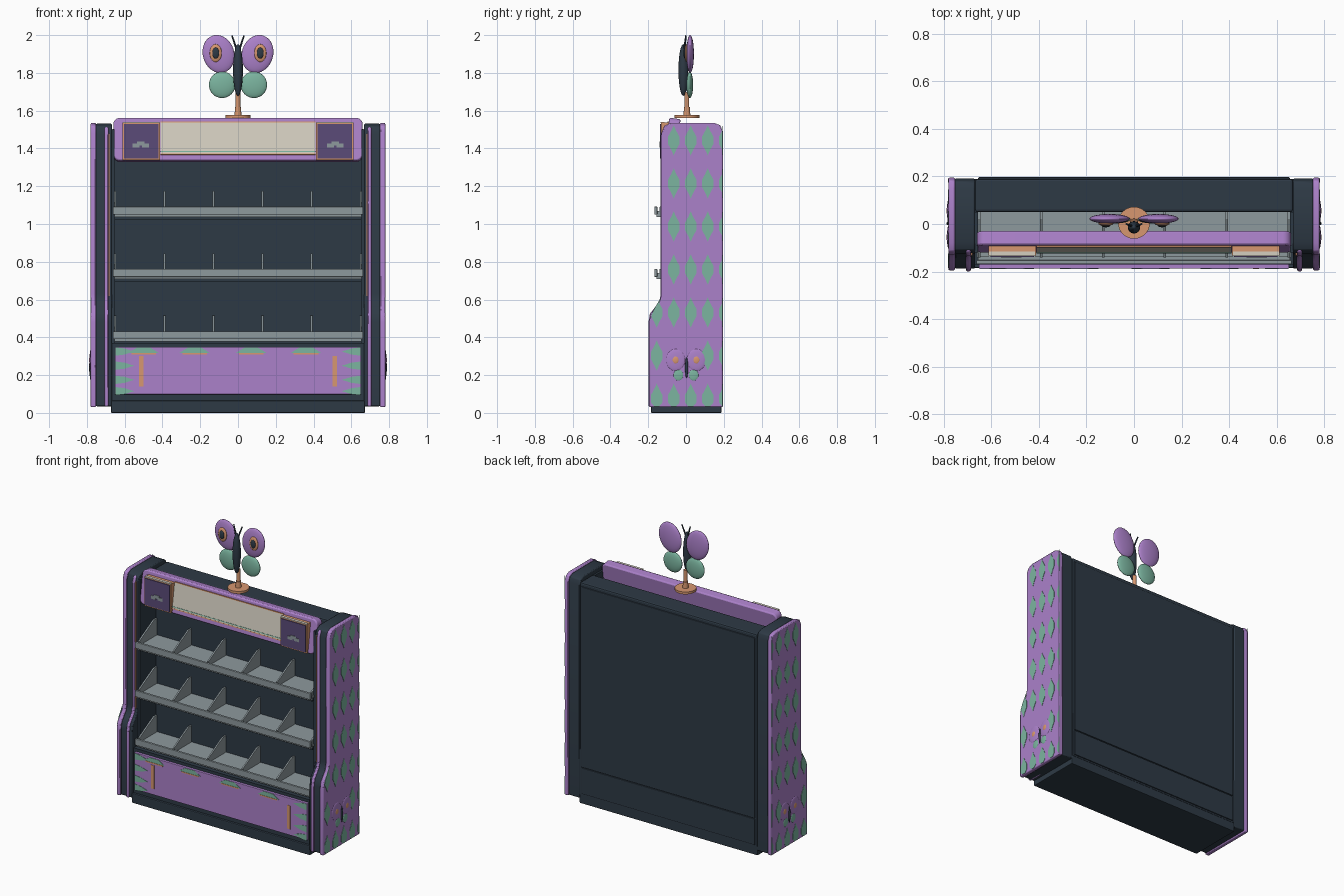
import bpy, bmesh, math
from mathutils import Matrix, Vector

if "Cube" in bpy.data.objects:
    bpy.data.objects.remove(bpy.data.objects["Cube"])


def material(name, rgb):
    m = bpy.data.materials.new(name)
    m.use_nodes = True
    m.diffuse_color = (*rgb, 1)
    m.node_tree.nodes["Principled BSDF"].inputs["Base Color"].default_value = (*rgb, 1)
    return m


PURPLE = material("lilac", (0.41, 0.22, 0.59))
DARK = material("dark slate", (0.027, 0.042, 0.06))
GREEN = material("sage green", (0.2, 0.46, 0.35))
ORANGE = material("copper", (0.68, 0.31, 0.16))
CREAM = material("cream", (0.66, 0.62, 0.53))
GREY = material("shelf grey", (0.27, 0.32, 0.34))
PLUM = material("plum", (0.105, 0.07, 0.19))


def finish(name, bm, mat, bevel=0.0, smooth=False):
    bmesh.ops.recalc_face_normals(bm, faces=bm.faces)
    mesh = bpy.data.meshes.new(name)
    bm.to_mesh(mesh)
    bm.free()
    ob = bpy.data.objects.new(name, mesh)
    bpy.context.collection.objects.link(ob)
    mesh.materials.append(mat)
    if bevel:
        mod = ob.modifiers.new("bevel", "BEVEL")
        mod.width, mod.segments, mod.limit_method = bevel, 2, "ANGLE"
    if smooth:
        bpy.context.view_layer.objects.active = ob
        bpy.ops.object.select_all(action="DESELECT")
        ob.select_set(True)
        bpy.ops.object.shade_smooth_by_angle(angle=math.radians(35))
    return ob


def prism(name, pts, axis, a, b, mat, bevel=0.0, smooth=False):
    """Extrude a (y,z) outline along x, or an (x,z) outline along y."""
    bm = bmesh.new()
    place = (lambda p: (a, p[0], p[1])) if axis == "x" else (lambda p: (p[0], a, p[1]))
    face = bm.faces.new([bm.verts.new(place(p)) for p in pts])
    ext = bmesh.ops.extrude_face_region(bm, geom=[face])
    move = Vector((b - a, 0, 0) if axis == "x" else (0, b - a, 0))
    bmesh.ops.translate(bm, vec=move, verts=[v for v in ext["geom"] if isinstance(v, bmesh.types.BMVert)])
    return finish(name, bm, mat, bevel, smooth)


def box(name, x, y, z, mat, bevel=0.0):
    return prism(name, [(x[0], z[0]), (x[1], z[0]), (x[1], z[1]), (x[0], z[1])], "y", *y, mat, bevel)


def ellipsoid(name, center, radii, mat, tilt=0.0):
    bm = bmesh.new()
    bmesh.ops.create_uvsphere(bm, u_segments=32, v_segments=16, radius=1)
    bm.transform(Matrix.Translation(center) @ Matrix.Rotation(tilt, 4, "Y") @ Matrix.Diagonal((*radii, 1)))
    return finish(name, bm, mat, smooth=True)


def cylinder(name, start, end, r1, r2, mat, segments=32):
    a, b = Vector(start), Vector(end)
    bm = bmesh.new()
    bmesh.ops.create_cone(bm, cap_ends=True, segments=segments, radius1=r1, radius2=r2, depth=(b - a).length)
    bm.transform(Matrix.Translation((a + b) / 2) @ (b - a).to_track_quat("Z", "Y").to_matrix().to_4x4())
    return finish(name, bm, mat, smooth=True)


def rounded(hx, hz, r, n=6):
    pts = []
    for i, (sx, sz) in enumerate(((1, 1), (-1, 1), (-1, -1), (1, -1))):
        for k in range(n + 1):
            t = math.pi / 2 * (i + k / n)
            pts.append((sx * (hx - r) + r * math.cos(t), sz * (hz - r) + r * math.sin(t)))
    return pts


def lens(c, w, h):
    half = [(0, 1), (0.45, 0.62), (1, 0.25), (1, -0.25), (0.45, -0.62), (0, -1)]
    ring = half + [(-u, v) for u, v in half[-2:0:-1]]
    return [(c[0] + w * u, c[1] + h * v) for u, v in ring]


def clamp(pts, lo, hi):
    out = []
    for p in pts:
        q = tuple(min(max(v, l), h) for v, l, h in zip(p, lo, hi))
        if q not in out:
            out.append(q)
    return out


# Side walls: coloured outer shell, dark core and a front trim
front_edge = [(-0.08, 1.535), (-0.115, 1.52), (-0.13, 1.48), (-0.13, 0.63), (-0.138, 0.59),
              (-0.16, 0.56), (-0.187, 0.525), (-0.195, 0.48), (-0.195, 0.03)]
wall = [(0.195, 0.03), (0.195, 1.49), (0.182, 1.522), (0.15, 1.535)] + front_edge
core = [(y * 0.97 + 0.002, 0.035 + (z - 0.03) * 0.994) for y, z in wall]
trim = [(y - 0.004, z * 0.99 + 0.005) for y, z in front_edge] + [(-0.09, 0.035)]

for s, side in ((1, "left"), (-1, "right")):
    prism(side + "_wall_shell", wall, "x", s * 0.752, s * 0.78, PURPLE, 0.006, True)
    prism(side + "_wall_core", core, "x", s * 0.668, s * 0.753, DARK, 0.006, True)
    prism(side + "_wall_trim", trim, "x", s * 0.686, s * 0.706, PURPLE, 0.006, True)
    box(side + "_copper_strip", (s * 0.679, s * 0.685), (-0.132, -0.12), (0.62, 1.48), ORANGE)
    box(side + "_upright", (s * 0.655, s * 0.67), (-0.12, 0.05), (0.37, 1.5), DARK)

    # Painted lens pattern on the outer faces
    for row in range(7):
        for col in range(5):
            y, z = -0.155 + col * 0.09, 0.075 + row * 0.228
            if (col == 0 and row > 2) or (row == 1 and col in (1, 2)):
                continue
            pts = clamp(lens((y, z), 0.03, 0.08), (-0.19, 0.035), (0.192, 1.53))
            if col == 0 and row == 2:
                pts = [(max(p, -0.187 + max(0, q - 0.52) * 0.6), q) for p, q in pts]
            prism(side + "_painted_lens", pts, "x", s * 0.778, s * 0.782, GREEN)

    # Low relief winged emblem
    for t in (1, -1):
        ellipsoid(side + "_emblem_upper_wing", (s * 0.779, t * 0.055, 0.28), (0.007, 0.05, 0.058), PURPLE)
        ellipsoid(side + "_emblem_lower_wing", (s * 0.779, t * 0.04, 0.2), (0.005, 0.026, 0.03), GREEN)
        ellipsoid(side + "_emblem_spot", (s * 0.784, t * 0.055, 0.28), (0.004, 0.017, 0.02), ORANGE)
    ellipsoid(side + "_emblem_body", (s * 0.781, 0.003, 0.24), (0.007, 0.008, 0.055), DARK)

# Base, cabinet and back
box("base_plinth", (-0.672, 0.672), (-0.185, 0.188), (0, 0.065), DARK, 0.005)
box("lower_cabinet", (-0.668, 0.668), (-0.17, 0.19), (0.06, 0.37), DARK)
box("back_case", (-0.668, 0.668), (0.05, 0.19), (0.06, 1.505), DARK, 0.01)
box("back_panel_upper", (-0.655, 0.655), (0.18, 0.197), (0.252, 1.48), DARK, 0.004)
box("back_panel_lower", (-0.655, 0.655), (0.18, 0.197), (0.07, 0.247), DARK, 0.004)

# Painted front panel
FY = (-0.189, -0.186)
box("front_panel", (-0.652, 0.652), (-0.187, -0.165), (0.098, 0.35), PURPLE, 0.003)
for s in (1, -1):
    box("panel_copper_bar", (s * 0.5, s * 0.525), FY, (0.14, 0.3), ORANGE)
    for z in (0.325, 0.25, 0.175, 0.115):
        tip = [(s * 0.648, z - 0.022), (s * 0.6, z - 0.016), (s * 0.55, z), (s * 0.6, z + 0.016), (s * 0.648, z + 0.022)]
        prism("panel_edge_leaf", tip, "y", *FY, GREEN)
for x in (-0.5, -0.23, 0.07, 0.36):
    prism("panel_top_leaf", [(x - 0.08, 0.318), (x + 0.08, 0.318), (x + 0.035, 0.346), (x - 0.035, 0.346)], "y", *FY, GREEN)
    box("panel_copper_dash", (x - 0.065, x + 0.065), FY, (0.309, 0.317), ORANGE)

# Shelves with lips and sloping dividers
for z in (0.39, 0.72, 1.05):
    box("shelf_floor", (-0.66, 0.66), (-0.14, 0.05), (z, z + 0.012), GREY)
    box("shelf_brace", (-0.655, 0.655), (-0.135, 0.05), (z - 0.025, z), DARK)
    box("shelf_lip", (-0.662, 0.662), (-0.168, -0.152), (z, z + 0.042), GREY, 0.003)
    box("shelf_lip_channel", (-0.655, 0.655), (-0.155, -0.135), (z - 0.012, z + 0.02), GREY)
    for i in range(6):
        x = -0.65 + i * 0.26
        prism("shelf_divider", [(-0.14, z), (-0.14, z + 0.04), (0.02, z + 0.125), (0.05, z + 0.125), (0.05, z)],
              "x", x - 0.005, x + 0.005, GREY)

# Tilted header sign, built around its own centre
tilt = Matrix.Translation((0, -0.075, 1.445)) @ Matrix.Rotation(-0.15, 4, "X")


def header(name, pts, y0, y1, mat, bevel=0.0):
    prism(name, pts, "y", y0, y1, mat, bevel, True).matrix_world = tilt


def rect(x0, x1, z0, z1):
    return [(x0, z0), (x1, z0), (x1, z1), (x0, z1)]


header("header_board", rounded(0.66, 0.115, 0.035), -0.03, 0.03, PURPLE, 0.008)
header("header_face", rect(-0.41, 0.41, -0.078, 0.088), -0.036, -0.028, CREAM)
header("header_line_top", rect(-0.41, 0.41, 0.088, 0.094), -0.037, -0.028, ORANGE)
header("header_line_low", rect(-0.41, 0.41, -0.071, -0.066), -0.038, -0.03, GREEN)
header("header_line_bottom", rect(-0.41, 0.41, -0.084, -0.078), -0.037, -0.028, ORANGE)
for s in (1, -1):
    box("header_corner_block", (s * 0.412, s * 0.612), (-0.133, -0.08), (1.34, 1.537), ORANGE)
    box("header_corner_face", (s * 0.42, s * 0.604), (-0.138, -0.132), (1.348, 1.53), PLUM)
    box("header_corner_cap", (s * 0.415, s * 0.61), (-0.135, -0.115), (1.536, 1.541), CREAM)
    for dx, w, z in ((-0.025, 0.018, 1.415), (0.025, 0.018, 1.415), (0, 0.02, 1.425)):
        box("corner_mark", (s * 0.515 + dx - w, s * 0.515 + dx + w), (-0.141, -0.137), (z - 0.01, z + 0.012), GREY)

# Butterfly topper on a post
cylinder("topper_disc", (0, 0.005, 1.562), (0, 0.005, 1.578), 0.067, 0.067, ORANGE)
cylinder("topper_post", (0, 0.005, 1.575), (0, 0.005, 1.62), 0.018, 0.016, ORANGE)
cylinder("topper_post_upper", (0, 0.005, 1.62), (0, 0.005, 1.7), 0.012, 0.012, ORANGE)
ellipsoid("butterfly_body", (0, -0.014, 1.815), (0.026, 0.026, 0.137), DARK)
for s in (1, -1):
    ellipsoid("butterfly_upper_wing", (s * 0.103, 0.022, 1.9), (0.083, 0.02, 0.102), PURPLE, s * 0.3)
    ellipsoid("butterfly_lower_wing", (s * 0.084, 0.02, 1.737), (0.07, 0.018, 0.07), GREEN, s * -0.2)
    ellipsoid("wing_spot_ring", (s * 0.118, 0.002, 1.905), (0.032, 0.01, 0.047), ORANGE)
    ellipsoid("wing_spot_center", (s * 0.118, -0.006, 1.905), (0.018, 0.008, 0.029), DARK)
    cylinder("butterfly_antenna", (s * 0.006, -0.01, 1.92), (s * 0.032, 0, 1.998), 0.006, 0.004, DARK, 10)
